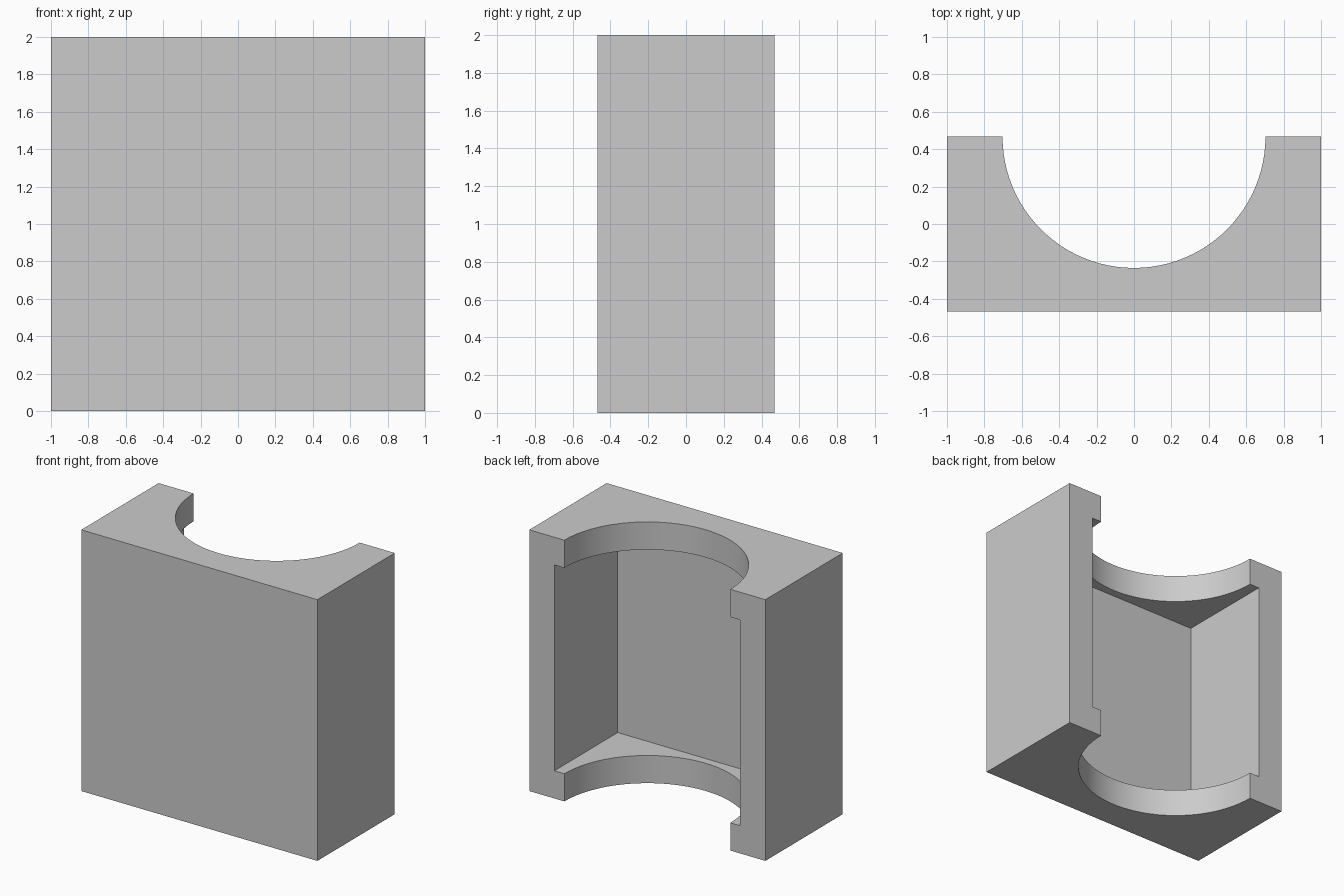
import bpy
import bmesh
from math import radians
from mathutils import Matrix, Vector

if "Cube" in bpy.data.objects:
    bpy.data.objects.remove(bpy.data.objects["Cube"], do_unlink=True)

HALF_DEPTH = 0.468
HEIGHT = 2.0
BORE_RADIUS = 0.703
CAVITY_HALF_WIDTH = 0.787
CAVITY_FRONT = -0.298
PLATE = 0.212

grey = bpy.data.materials.new("plain grey")
grey.use_nodes = True
colour = (0.6, 0.6, 0.6, 1)
grey.diffuse_color = colour
grey.node_tree.nodes["Principled BSDF"].inputs["Base Color"].default_value = colour


def make_object(name, bm):
    mesh = bpy.data.meshes.new(name)
    bm.to_mesh(mesh)
    bm.free()
    mesh.materials.append(grey)
    obj = bpy.data.objects.new(name, mesh)
    bpy.context.collection.objects.link(obj)
    return obj


def make_box(name, low, high):
    low, high = Vector(low), Vector(high)
    bm = bmesh.new()
    matrix = Matrix.Translation((low + high) / 2) @ Matrix.Diagonal((*(high - low), 1))
    bmesh.ops.create_cube(bm, size=1, matrix=matrix)
    return make_object(name, bm)


def make_cylinder(name, radius, centre, depth):
    bm = bmesh.new()
    bmesh.ops.create_cone(bm, cap_ends=True, segments=96, radius1=radius, radius2=radius,
                          depth=depth, matrix=Matrix.Translation(centre))
    return make_object(name, bm)


# Solid block
housing = make_box("half_housing", (-1, -HALF_DEPTH, 0), (1, HALF_DEPTH, HEIGHT))

# Rectangular cavity, open at the back, and the round bore through both end plates
cutters = [
    make_box("cavity_cutter", (-CAVITY_HALF_WIDTH, CAVITY_FRONT, PLATE),
             (CAVITY_HALF_WIDTH, 1, HEIGHT - PLATE)),
    make_cylinder("bore_cutter", BORE_RADIUS, (0, HALF_DEPTH, HEIGHT / 2), HEIGHT + 1),
]

bpy.ops.object.select_all(action="DESELECT")
housing.select_set(True)
bpy.context.view_layer.objects.active = housing
for cutter in cutters:
    cutter.hide_render = True
    cut = housing.modifiers.new(cutter.name, "BOOLEAN")
    cut.operation = "DIFFERENCE"
    cut.solver = "EXACT"
    cut.object = cutter
    bpy.ops.object.modifier_apply(modifier=cut.name)
    bpy.data.objects.remove(cutter, do_unlink=True)

# Smooth bore, sharp corners
bpy.ops.object.shade_smooth_by_angle(angle=radians(30))
